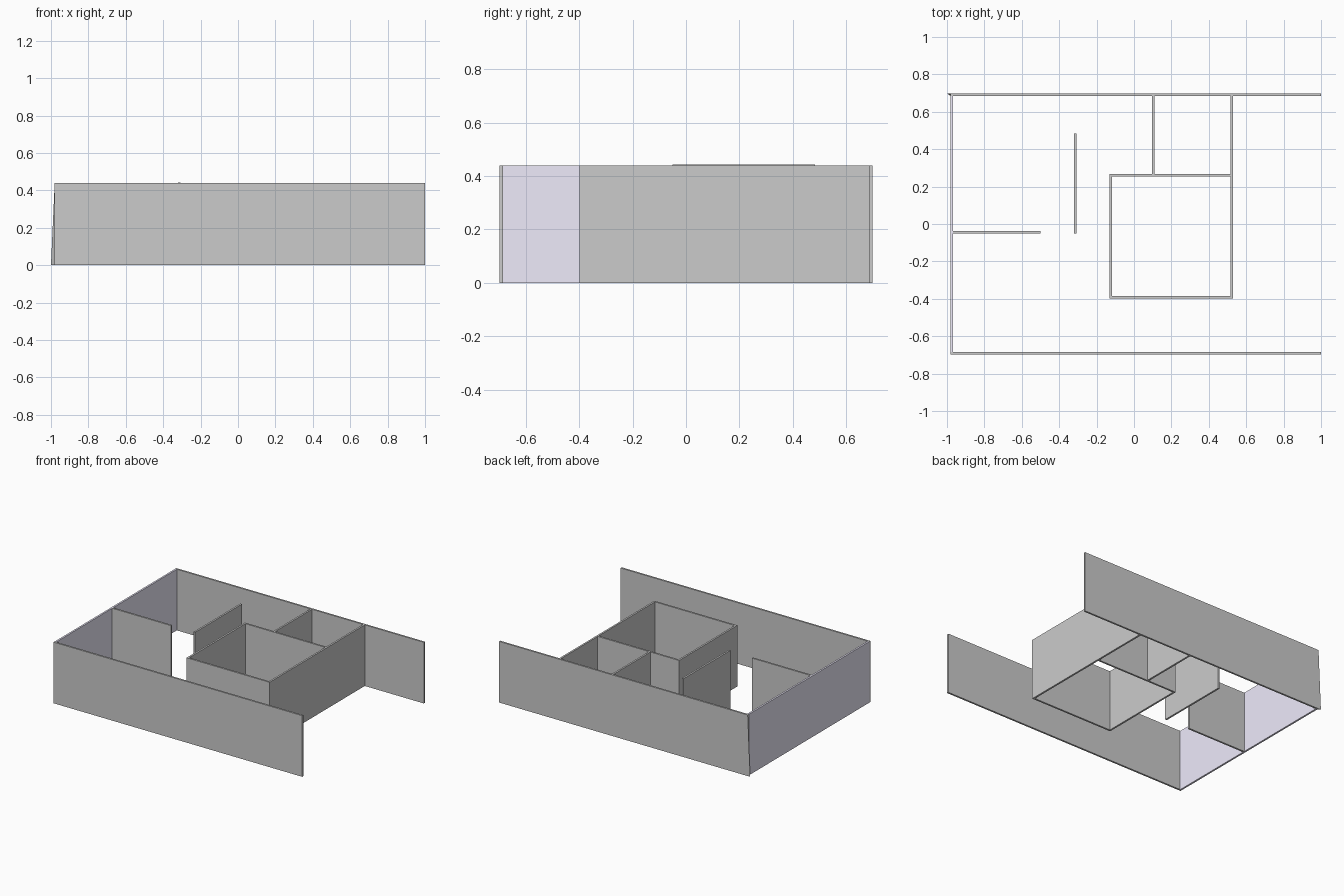
import bpy
import bmesh

if "Cube" in bpy.data.objects:
    bpy.data.objects.remove(bpy.data.objects["Cube"])

H = 0.44     # wall height
T = 0.013    # wall thickness


def wall(name, x0, x1, y0, y1, height=H):
    """Upright box spanning the given plan rectangle, standing on z = 0."""
    bm = bmesh.new()
    bmesh.ops.create_cube(bm, size=1)
    for v in bm.verts:
        v.co.x = x1 if v.co.x > 0 else x0
        v.co.y = y1 if v.co.y > 0 else y0
        v.co.z = height if v.co.z > 0 else 0
    mesh = bpy.data.meshes.new(name)
    bm.to_mesh(mesh)
    bm.free()
    obj = bpy.data.objects.new(name, mesh)
    bpy.context.collection.objects.link(obj)
    return obj


L = -0.98          # outer face of the end wall
IN = L + T         # inner face of the end wall
YW = 0.698         # outer face of the long walls
BX0, BX1 = -0.131, 0.53     # central room, outer x
BY0, BY1 = -0.398, 0.266    # central room, outer y

# Long outer walls
wall("front_wall", L, 1, -YW, -YW + T)
back = wall("back_wall", L, 1, YW - T, YW)

# Splayed bottom corner at the outer left end of the back wall
for v in back.data.vertices:
    if v.co.x < 0 and v.co.y > YW - T / 2 and v.co.z == 0:
        v.co.x = -1

# Coloured end wall
end = wall("end_wall", L, IN, -YW + T, YW - T)
mat = bpy.data.materials.new("pale_lilac")
mat.diffuse_color = (0.86, 0.83, 0.97, 1)
mat.use_nodes = True
mat.node_tree.nodes["Principled BSDF"].inputs["Base Color"].default_value = mat.diffuse_color
end.data.materials.append(mat)

# Central room; its right wall runs on to the back wall
wall("room_right_wall", BX1 - T, BX1, BY0, YW - T)
wall("room_left_wall", BX0, BX0 + T, BY0, BY1)
wall("room_front_wall", BX0 + T, BX1 - T, BY0, BY0 + T)
wall("room_back_wall", BX0 + T, BX1 - T, BY1 - T, BY1)

# Small rear room divider
wall("rear_divider", 0.097, 0.097 + T, BY1, YW - T)

# Partition from the end wall and the free-standing partition
wall("side_partition", IN, -0.50, -0.05, -0.05 + T)
wall("free_partition", -0.32, -0.32 + T, -0.05, 0.483, H + 0.003)
